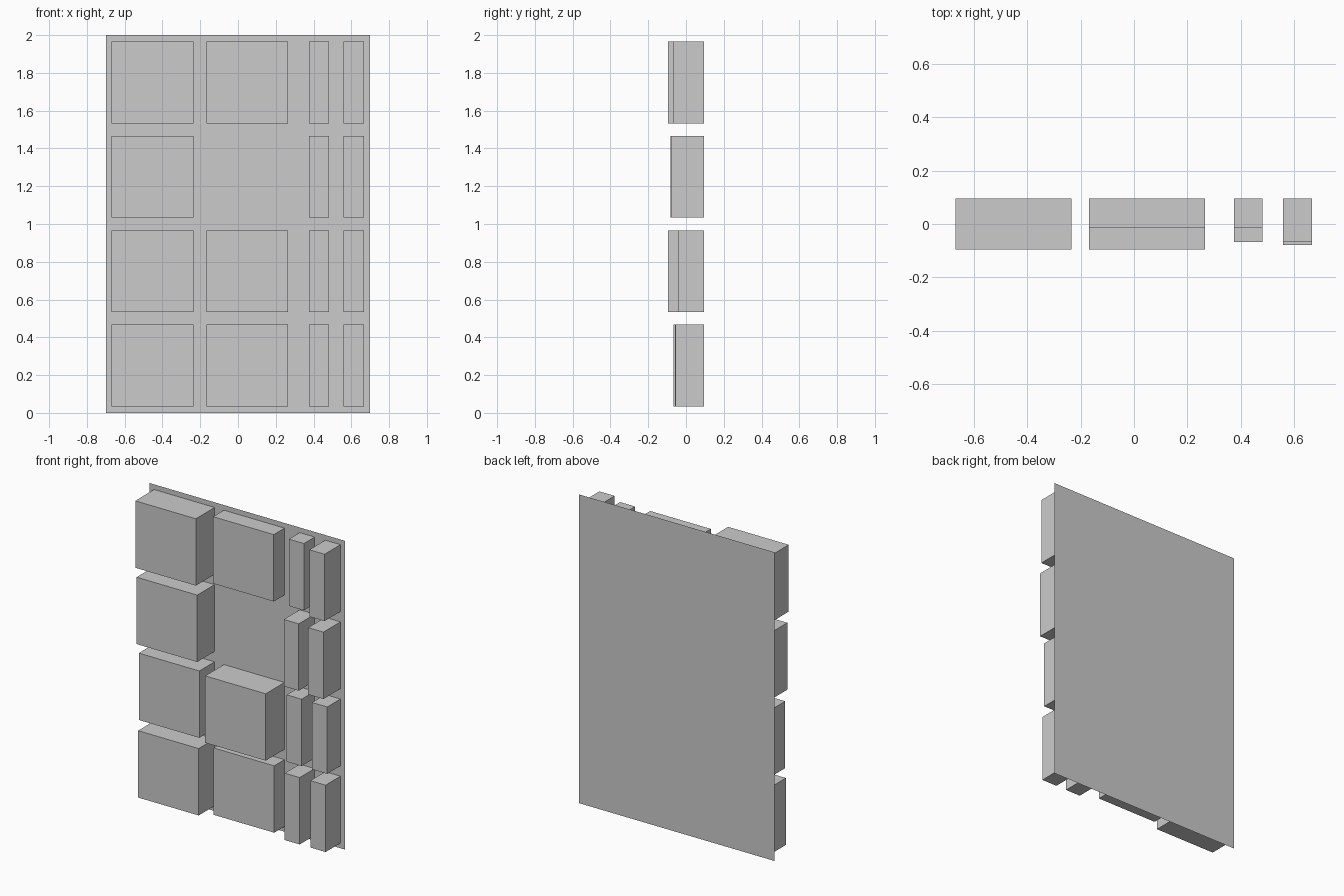
import bpy
import bmesh
from mathutils import Matrix, Vector

if "Cube" in bpy.data.objects:
    bpy.data.objects.remove(bpy.data.objects["Cube"])

BACK = 0.096     # y of the backing sheet
PITCH = 0.5      # row spacing
MARGIN = 1 / 30  # gap around each block inside its cell
SIZE = PITCH - 2 * MARGIN


def add_object(name, bm):
    mesh = bpy.data.meshes.new(name)
    bm.to_mesh(mesh)
    bm.free()
    obj = bpy.data.objects.new(name, mesh)
    bpy.context.collection.objects.link(obj)


def block(name, x0, x1, row, depth):
    bm = bmesh.new()
    bmesh.ops.create_cube(bm, size=1)
    bm.transform(Matrix.LocRotScale(
        Vector(((x0 + x1) / 2, BACK - depth / 2, (row + 0.5) * PITCH)),
        None, Vector((x1 - x0, depth, SIZE))))
    add_object(name, bm)


# Thin backing sheet, one flat rectangle
bm = bmesh.new()
corners = [(-0.7, 0), (0.7, 0), (0.7, 2), (-0.7, 2)]
bm.faces.new([bm.verts.new((x, BACK, z)) for x, z in corners])
add_object("backing_panel", bm)

# Columns of raised blocks: x range, then depth per row from bottom to top
columns = {
    "wide_block_left": (-0.669, -0.235, (0.163, 0.156, 0.178, 0.192)),
    "wide_block_middle": (-0.168, 0.266, (0.105, 0.192, None, 0.110)),
    "narrow_block_inner": (0.375, 0.482, (0.153, 0.133, 0.163, 0.110)),
    "narrow_block_outer": (0.558, 0.667, (0.152, 0.135, 0.174, 0.162)),
}
for name, (x0, x1, depths) in columns.items():
    for row, depth in enumerate(depths):
        if depth:  # one cell is left empty
            block(f"{name}_{row + 1}", x0, x1, row, depth)
